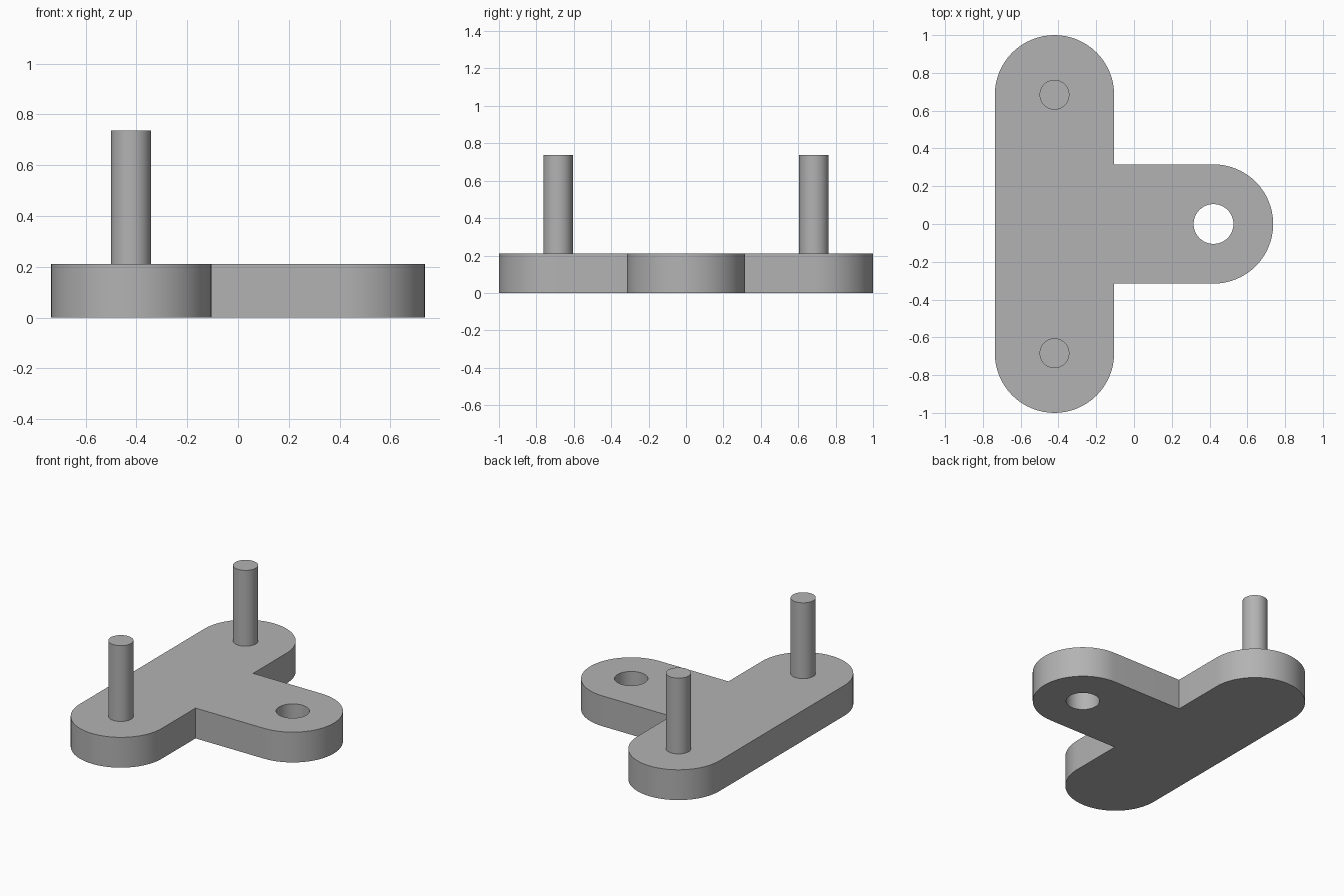
import bpy, bmesh
from math import pi, cos, sin, radians

cube = bpy.data.objects.get("Cube")
if cube:
    bpy.data.objects.remove(cube, do_unlink=True)

U = 1 / 19                 # design unit: the plate is 38 units long
R = 6 * U                  # radius of the rounded arm ends
THICK = 4 * U
BAR_X, EYE_X = -8 * U, 8 * U
PIN_Y = 13 * U
PIN_TOP = 14 * U

grey = bpy.data.materials.new("plain_grey")
grey.use_nodes = True
grey.diffuse_color = (0.45, 0.45, 0.45, 1)
grey.node_tree.nodes["Principled BSDF"].inputs["Base Color"].default_value = grey.diffuse_color


def arc(cx, cy, start, steps=32):
    """Half circle, counter-clockwise from the start angle in degrees."""
    angles = [radians(start) + pi * i / steps for i in range(steps + 1)]
    return [(cx + R * cos(a), cy + R * sin(a)) for a in angles]


def shade(obj):
    bpy.ops.object.select_all(action='DESELECT')
    obj.select_set(True)
    bpy.context.view_layer.objects.active = obj
    bpy.ops.object.shade_smooth_by_angle(angle=radians(30))


def cylinder(name, x, y, bottom, top, radius):
    bpy.ops.mesh.primitive_cylinder_add(
        vertices=64, radius=radius, depth=top - bottom,
        location=(x, y, (bottom + top) / 2))
    obj = bpy.context.object
    obj.name = name
    obj.data.materials.append(grey)
    return obj


# T-shaped plate: a long bar with one arm, every end rounded
inner = BAR_X + R
outline = (arc(BAR_X, -PIN_Y, 180) + [(inner, -R)] + arc(EYE_X, 0, -90)
           + [(inner, R)] + arc(BAR_X, PIN_Y, 0))
bm = bmesh.new()
base = bm.faces.new([bm.verts.new((x, y, 0)) for x, y in outline])
walls = bmesh.ops.extrude_face_region(bm, geom=[base], use_keep_orig=True)
top_verts = [g for g in walls["geom"] if isinstance(g, bmesh.types.BMVert)]
bmesh.ops.translate(bm, verts=top_verts, vec=(0, 0, THICK))
bmesh.ops.recalc_face_normals(bm, faces=bm.faces)
mesh = bpy.data.meshes.new("t_plate")
bm.to_mesh(mesh)
bm.free()
plate = bpy.data.objects.new("t_plate", mesh)
bpy.context.collection.objects.link(plate)
mesh.materials.append(grey)

# Through hole in the arm
cutter = cylinder("hole_cutter", EYE_X, 0, -U, THICK + U, 2 * U)
cut = plate.modifiers.new("arm_hole", 'BOOLEAN')
cut.operation = 'DIFFERENCE'
cut.solver = 'EXACT'
cut.object = cutter
bpy.ops.object.select_all(action='DESELECT')
plate.select_set(True)
bpy.context.view_layer.objects.active = plate
bpy.ops.object.modifier_apply(modifier=cut.name)
bpy.data.objects.remove(cutter, do_unlink=True)
shade(plate)

# Upright pins at both ends of the bar
for name, side in (("front_pin", -1), ("back_pin", 1)):
    shade(cylinder(name, BAR_X, side * PIN_Y, THICK, PIN_TOP, 1.5 * U))
